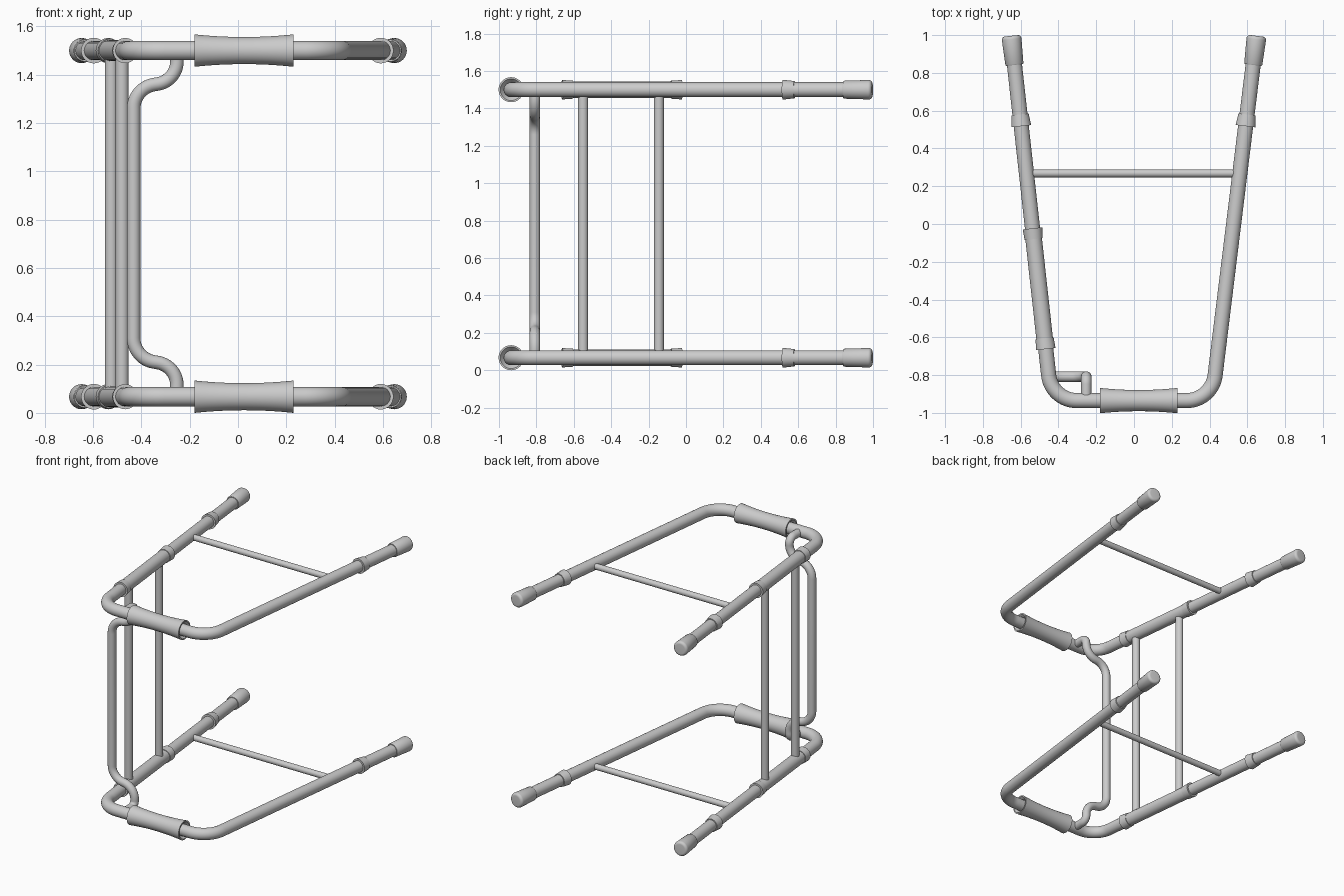
import bpy, bmesh, math
from mathutils import Vector

if "Cube" in bpy.data.objects:
    bpy.data.objects.remove(bpy.data.objects["Cube"])

LEVELS = {"lower": 0.067, "upper": 1.5}
R = 0.04          # main tube radius
FRONT_Y = -0.935


def finish(name, bm):
    bmesh.ops.recalc_face_normals(bm, faces=bm.faces)
    me = bpy.data.meshes.new(name)
    bm.to_mesh(me)
    bm.free()
    ob = bpy.data.objects.new(name, me)
    bpy.context.collection.objects.link(ob)
    bpy.ops.object.select_all(action='DESELECT')
    ob.select_set(True)
    bpy.context.view_layer.objects.active = ob
    bpy.ops.object.shade_smooth_by_angle(angle=math.radians(35))
    return ob


def skin(bm, rings, closed=False):
    """Join neighbouring rings with quads; cap the ends unless closed."""
    n = len(rings[0])
    pairs = list(zip(rings, rings[1:]))
    if closed:
        pairs.append((rings[-1], rings[0]))
    for a, b in pairs:
        for i in range(n):
            j = (i + 1) % n
            bm.faces.new((a[i], a[j], b[j], b[i]))
    if not closed:
        bm.faces.new(rings[0])
        bm.faces.new(rings[-1])


def ring(bm, centre, u, v, r, n):
    return [bm.verts.new(centre + r * (math.cos(a) * u + math.sin(a) * v))
            for a in (2 * math.pi * i / n for i in range(n))]


def lathe(name, start, end, profile, closed=False, n=32):
    """Turn a profile of (distance from start, radius) about the start-end axis."""
    start, end = Vector(start), Vector(end)
    d = (end - start).normalized()
    u = d.orthogonal().normalized()
    v = d.cross(u)
    bm = bmesh.new()
    skin(bm, [ring(bm, start + d * t, u, v, r, n) for t, r in profile], closed)
    return finish(name, bm)


def rounded(points, trims, steps=12):
    """Replace inner corners of a polyline with arcs of the given tangent length."""
    p = [Vector(q) for q in points]
    out = [p[0]]
    for i, t in enumerate(trims, 1):
        a = (p[i - 1] - p[i]).normalized()
        b = (p[i + 1] - p[i]).normalized()
        half = a.angle(b) / 2
        c = p[i] + (a + b).normalized() * t / math.cos(half)
        va, vb = (p[i] + a * t - c).normalized(), (p[i] + b * t - c).normalized()
        r = t * math.tan(half)
        out += [c + r * va.slerp(vb, k / steps) for k in range(steps + 1)]
    return out + [p[-1]]


def tube(name, path, r, n=24):
    """Sweep a circle along a path with a twist-free frame."""
    bm = bmesh.new()
    rings, u = [], None
    for i, q in enumerate(path):
        before = (q - path[i - 1]).normalized() if i else Vector()
        after = (path[i + 1] - q).normalized() if i < len(path) - 1 else Vector()
        d = (before + after).normalized()
        u = d.orthogonal() if u is None else u - d * u.dot(d)
        u.normalize()
        rings.append(ring(bm, q, u, d.cross(u), r, n))
    skin(bm, rings)
    return finish(name, bm)


def leg_x(side, y):
    near = -0.437 if side < 0 else 0.413
    return near + (side * 0.65 - near) * (y - FRONT_Y) / (1 - FRONT_Y)


def on_leg(side, y, z):
    return Vector((leg_x(side, y), y, z))


def collar(name, side, y0, y1, z, r0, r1, inner):
    """Hollow tapered band around a leg."""
    a, b = on_leg(side, y0, z), on_leg(side, y1, z)
    ln = (b - a).length
    lathe(name, a, b, [(0, r0), (ln, r1), (ln, inner), (0, inner)], True)


for level, z in LEVELS.items():
    # U-shaped main frame
    tube(f"{level}_frame", rounded(
        [on_leg(-1, 0.95, z), on_leg(-1, FRONT_Y, z),
         on_leg(1, FRONT_Y, z), on_leg(1, 0.95, z)], [0.135, 0.135], 16), R, 32)

    # waisted hand grip at the front
    outer = [(0.41 * i / 16, 0.056 + 0.011 * abs(i / 8 - 1) ** 2) for i in range(17)]
    lathe(f"{level}_grip", (-0.18, FRONT_Y, z), (0.23, FRONT_Y, z),
          [(0.025, R - 0.001), (0, 0.058)] + outer
          + [(0.41, 0.058), (0.385, R - 0.001)], True, 40)

    # end caps and collars on both legs
    for side, word in ((-1, "left"), (1, "right")):
        tip = [(0.137 + 0.018 * math.sin(a), 0.034 + 0.018 * math.cos(a))
               for a in (math.pi / 2 * k / 6 for k in range(7))]
        lathe(f"{level}_{word}_end_cap", on_leg(side, 0.842, z), on_leg(side, 1, z),
              [(0, R - 0.002), (0, 0.045), (0.005, 0.048)] + tip)
        collar(f"{level}_{word}_collar", side, 0.518, 0.58, z, 0.053, 0.046, R - 0.001)

    # sleeve with two collars on the left leg
    a, b = on_leg(-1, -0.64, z), on_leg(-1, -0.04, z)
    lathe(f"{level}_sleeve", a, b, [(0, 0.044), ((b - a).length, 0.044)])
    collar(f"{level}_sleeve_front_collar", -1, -0.662, -0.605, z, 0.052, 0.048, R - 0.001)
    collar(f"{level}_sleeve_back_collar", -1, -0.08, -0.023, z, 0.048, 0.052, R - 0.001)

    # thin cross bar between the legs
    tube(f"{level}_cross_bar", [on_leg(-1, 0.268, z), on_leg(1, 0.268, z)], 0.021)

# two upright posts joining the frames
for word, y in (("front", -0.55), ("back", -0.145)):
    tube(f"{word}_post", [on_leg(-1, y, z) for z in LEVELS.values()], 0.027)

# cranked pipe joining the front rails
lo, hi = LEVELS.values()
Y = -0.808
tube("cranked_pipe", rounded(
    [(-0.253, FRONT_Y, hi), (-0.253, Y, hi), (-0.253, Y, 1.375), (-0.432, Y, 1.345),
     (-0.432, Y, 0.225), (-0.253, Y, 0.195), (-0.253, Y, lo), (-0.253, FRONT_Y, lo)],
    [0.04, 0.08, 0.085, 0.085, 0.08, 0.04]), 0.028)
